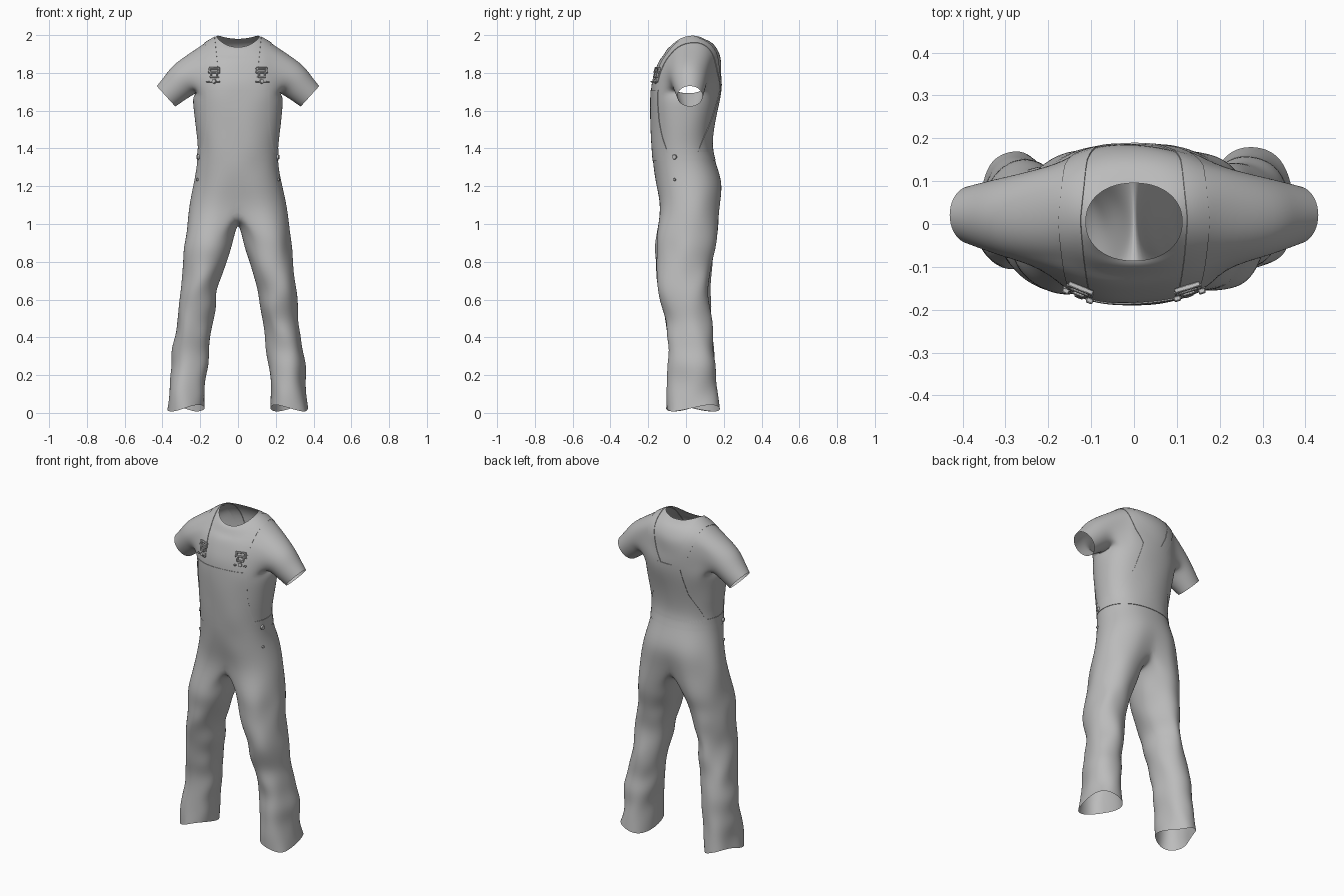
import bpy, bmesh, math
from mathutils import Vector, Matrix, noise
from mathutils.bvhtree import BVHTree

if "Cube" in bpy.data.objects:
    bpy.data.objects.remove(bpy.data.objects["Cube"])

cloth = bpy.data.materials.new("grey_cloth")
cloth.use_nodes = True
grey = (0.5, 0.5, 0.5, 1)
cloth.diffuse_color = grey
cloth.node_tree.nodes["Principled BSDF"].inputs["Base Color"].default_value = grey

N = 32
HALF = N // 2


def finish(name, bm, angle=40):
    bmesh.ops.recalc_face_normals(bm, faces=bm.faces)
    mesh = bpy.data.meshes.new(name)
    bm.to_mesh(mesh)
    bm.free()
    mesh.materials.append(cloth)
    mesh.shade_smooth()
    mesh.set_sharp_from_angle(angle=math.radians(angle))
    obj = bpy.data.objects.new(name, mesh)
    bpy.context.collection.objects.link(obj)
    return obj


def lerp_table(table, t):
    """Interpolate rows whose first entry is the key, in ascending order."""
    for a, b in zip(table, table[1:]):
        if t <= b[0]:
            k = max(0, (t - a[0]) / (b[0] - a[0]))
            return [p + (q - p) * k for p, q in zip(a[1:], b[1:])]
    return list(table[-1][1:])


def bridge(bm, low, high, skip=()):
    n = len(low)
    for i in range(n):
        if i not in skip:
            j = (i + 1) % n
            bm.faces.new((low[i], low[j], high[j], high[i]))


def fold(co, amount):
    """Soft cloth wrinkles."""
    p = Vector((co.x * 7, co.y * 7, co.z * 10))
    return co + Vector((noise.noise(p), noise.noise(p + Vector((9, 4, 2))), 0)) * amount


# ---- Body: shirt and trousers as one open shell ----
# height, half width, front y, back y, tilt, side rise, centre pinch
torso = [
    (1.08, .262, -.15, .19, 0, 0, .14),
    (1.2, .236, -.165, .203, 0, 0, .05),
    (1.3, .218, -.173, .165, 0, 0, 0),
    (1.4, .212, -.181, .135, 0, 0, 0),
    (1.5, .224, -.186, .145, 0, 0, 0),
    (1.6, .236, -.19, .167, 0, 0, 0),
    (1.68, .245, -.192, .188, 0, 0, .02),
    (1.75, .25, -.187, .194, 0, 0, .02),
    (1.81, .25, -.167, .188, 0, 0, .02),
    (1.87, .24, -.143, .184, 0, 0, 0),
    (1.9, .215, -.12, .176, .01, .03, 0),
    (1.945, .16, -.1, .145, .015, .025, 0),
    (1.958, .113, -.086, .096, .022, .036, 0),
]
# height, inner x, outer x, front y, back y
leg = [
    (.025, .185, .372, -.108, .178),
    (.2, .165, .36, -.09, .157),
    (.4, .145, .338, -.1, .147),
    (.52, .125, .318, -.115, .128),
    (.64, .11, .308, -.15, .125),
    (.8, .065, .292, -.163, .14),
    (.95, .018, .275, -.158, .172),
]

bm = bmesh.new()
rings = []
for z, hw, yf, yb, tilt, rise, pinch in torso:
    ring = []
    for i in range(N):
        c, s = math.cos(math.tau * i / N), math.sin(math.tau * i / N)
        x = hw * math.copysign(abs(c) ** .92, c)
        y = (yf + yb) / 2 + (yb - yf) / 2 * math.copysign(abs(s) ** .92, s) * (1 - pinch * abs(s) ** 20)
        co = Vector((x, y, z + tilt * s + rise * c * c))
        ring.append(bm.verts.new(fold(co, .008 if z < 1.9 else 0)))
    rings.append(ring)

ARM_LOW, ARM_HIGH, ARM_COL = 6, 10, 4
for r in range(len(rings) - 1):
    hole = ()
    if ARM_LOW <= r < ARM_HIGH:
        hole = {k % N for c in range(-ARM_COL, ARM_COL) for k in (c, HALF + c)}
    bridge(bm, rings[r], rings[r + 1], hole)

# Sleeves grow out of the armholes
sleeve = [(.275, .015, 1.775, .1, .1), (.325, .018, 1.728, .085, .086), (.381, .021, 1.676, .074, .068)]
for side in (1, -1):
    def arm_vert(r, c):
        return rings[r][c % N if side > 0 else (HALF - c) % N]
    cols = range(-ARM_COL, ARM_COL)
    rows = range(ARM_LOW, ARM_HIGH)
    loop = [arm_vert(ARM_LOW, c) for c in cols] + [arm_vert(r, ARM_COL) for r in rows]
    loop += [arm_vert(ARM_HIGH, -c) for c in cols]
    loop += [arm_vert(ARM_LOW + ARM_HIGH - r, -ARM_COL) for r in rows]
    for x, y, z, tall, deep in sleeve:
        new = []
        for i in range(len(loop)):
            a = math.radians(210) + math.tau * i / len(loop)
            up = tall * math.sin(a)
            new.append(bm.verts.new((side * (x + .67 * up), y + deep * math.cos(a), z + .74 * up)))
        bridge(bm, loop, new)
        loop = new

# Crotch seam shared by both legs
front, back = rings[0][HALF + HALF // 2], rings[0][HALF // 2]
seam = []
for i in range(1, 8):
    t = i / 8
    co = back.co.lerp(front.co, t)
    seam.append(bm.verts.new((0, co.y, 1.08 - .075 * math.sin(math.pi * t) ** .7)))

# Trouser legs
for side in (1, -1):
    start = HALF + HALF // 2
    outer = [rings[0][(start + side * k) % N] for k in range(HALF + 1)]
    loop = outer + seam
    steps = 13
    for k in range(steps):
        z = .95 + (.025 - .95) * k / (steps - 1)
        xin, xout, yf, yb = lerp_table(leg, z)
        new = []
        for i in range(len(loop)):
            a = math.radians(-120) + math.tau * i / len(loop)
            x = (xin + xout) / 2 + (xout - xin) / 2 * math.cos(a)
            y = (yf + yb) / 2 + (yb - yf) / 2 * math.sin(a)
            hem = .018 * math.sin(2 * a) if k == steps - 1 else 0
            new.append(bm.verts.new(fold(Vector((side * x, y, z + hem)), .022 if k else .008)))
        bridge(bm, loop, new)
        loop = new
body = finish("shirt_and_trousers", bm, 180)
body.modifiers.new("smooth", 'SUBSURF').levels = 2
body.modifiers["smooth"].render_levels = 2
bpy.context.view_layer.update()
tree = BVHTree.FromObject(body, bpy.context.evaluated_depsgraph_get())


def surface(origin, direction, lift=.0):
    """Point on the cloth met by a ray from within, and its outward normal."""
    direction = Vector(direction).normalized()
    hit, normal, _, _ = tree.ray_cast(Vector(origin), direction)
    if hit is None:
        hit, normal, _, _ = tree.find_nearest(Vector(origin))
    if normal.dot(direction) < 0:
        normal = -normal
    return hit + normal * lift, normal


def drape(name, ray, nu, nv, closed=False):
    """Thin cloth panel laid over the body; ray(u, v) gives origin and direction."""
    bm = bmesh.new()
    grid = [[bm.verts.new(surface(*ray(i / nu, j / nv), .003)[0])
             for i in range(nu if closed else nu + 1)] for j in range(nv + 1)]
    for low, high in zip(grid, grid[1:]):
        bridge(bm, low, high, () if closed else (nu,))
    bmesh.ops.recalc_face_normals(bm, faces=bm.faces)
    bmesh.ops.solidify(bm, geom=bm.faces[:], thickness=.006)
    return finish(name, bm)


# ---- Bib, back panel and waistband ----
bib = [(1.38, .19), (1.46, .175), (1.55, .165), (1.71, .165)]
rear = [(1.38, .19), (1.46, .165), (1.56, .115), (1.74, .08)]


def panel_ray(table, way):
    def ray(u, v):
        z = table[0][0] + (table[-1][0] - table[0][0]) * v
        return (lerp_table(table, z)[0] * (2 * u - 1), 0, z), (0, way, 0)
    return ray


drape("bib", panel_ray(bib, -1), 24, 16)
drape("back_panel", panel_ray(rear, 1), 24, 16)
drape("waistband", lambda u, v: ((0, -.01, 1.335 + .065 * v),
      (math.cos(u * math.tau), math.sin(u * math.tau), 0)), 64, 3, True)

# ---- Shoulder straps ----
strap = [(0, .125), (45, .137), (90, .15), (125, .135), (155, .1), (183, .05)]


def box(bm, frame, x, z, w, h, depth=.012):
    m = frame @ Matrix.Translation((x, 0, z)) @ Matrix.Diagonal((w, depth, h, 1))
    bmesh.ops.create_cube(bm, size=1, matrix=m)


def frame_at(point, normal):
    """Local axes: x across, -y outward, z up the cloth."""
    across = Vector((0, 0, 1)).cross(-normal).normalized() * -1
    up = across.cross(-normal)
    return Matrix.Translation(point) @ Matrix((across, -normal, up)).transposed().to_4x4()


def button(name, point, normal, radius):
    bm = bmesh.new()
    turn = frame_at(point, normal) @ Matrix.Rotation(math.pi / 2, 4, 'X')
    bmesh.ops.create_cone(bm, cap_ends=True, segments=16, radius1=radius,
                          radius2=radius * .8, depth=.012, matrix=turn)
    finish(name, bm)


for side, label in ((1, "left"), (-1, "right")):
    def strap_ray(u, v):
        a = math.radians(183 * v)
        x = lerp_table(strap, 183 * v)[0] + .026 * (2 * u - 1)
        return (side * x, .01, 1.75 - .03 * v), (0, -math.cos(a), math.sin(a))
    drape(label + "_strap", strap_ray, 4, 32)

    # Buckle: frame, crossbars and bib button
    bm = bmesh.new()
    f = frame_at(*surface((side * .125, 0, 1.79), (0, -1, 0), .007))
    for z, w in ((.034, .062), (.012, .066), (-.014, .04)):
        box(bm, f, 0, z, w, .01)
    for s in (1, -1):
        box(bm, f, s * .026, .023, .01, .028)
        box(bm, f, s * .017, -.001, .008, .03)
        box(bm, f, s * .03, -.04, .016, .008)
    bmesh.ops.bevel(bm, geom=bm.edges[:], offset=.002, segments=1, affect='EDGES')
    finish(label + "_buckle", bm)
    button(label + "_bib_button", *surface((side * .125, 0, 1.755), (0, -1, 0), .006), .013)
    button(label + "_waist_button", *surface((0, -.06, 1.355), (side, 0, 0), .006), .014)
    button(label + "_hip_button", *surface((0, -.06, 1.235), (side, 0, 0), .002), .008)
